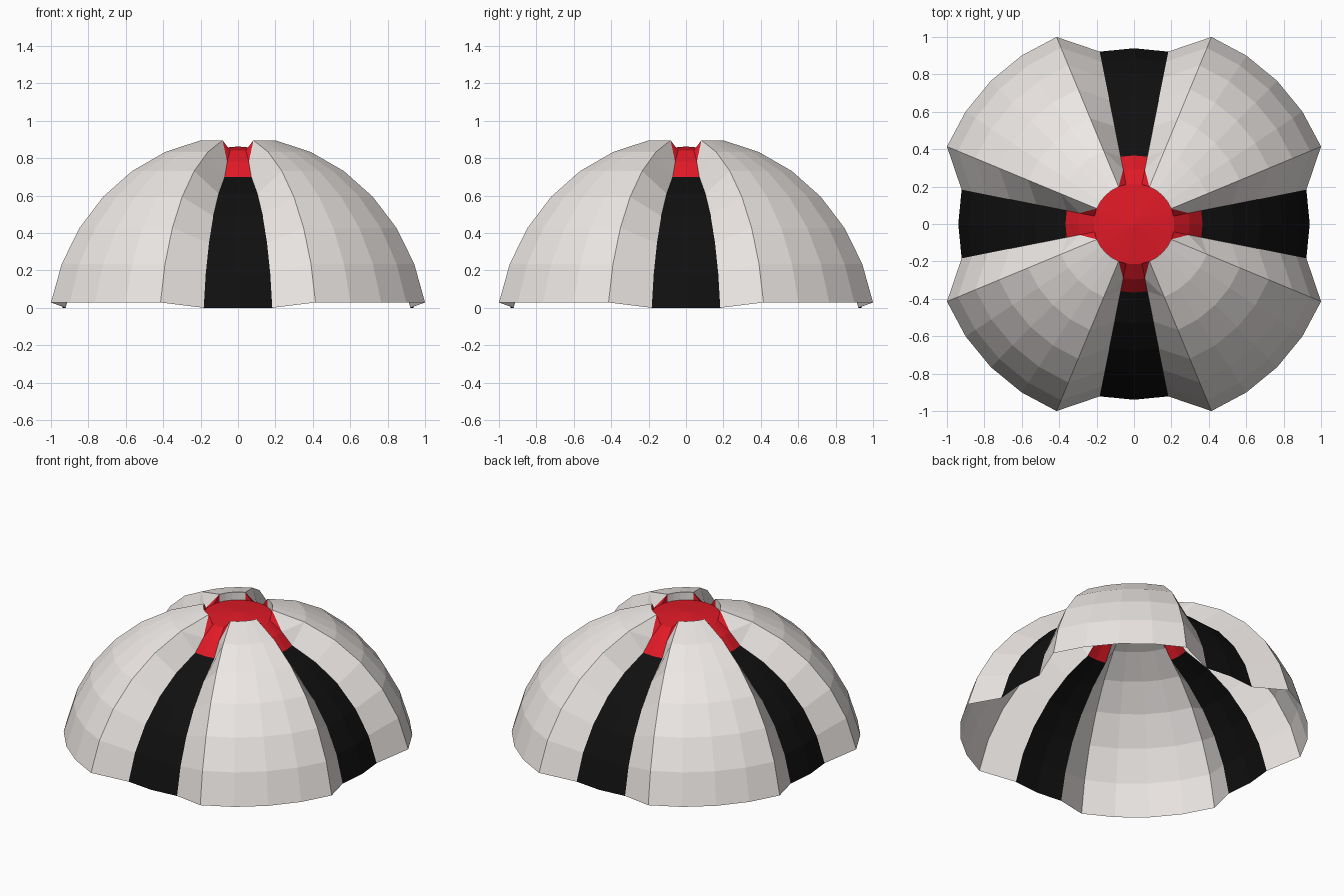
import bpy, bmesh
from math import sin, cos, radians
from mathutils import Vector

if "Cube" in bpy.data.objects:
    bpy.data.objects.remove(bpy.data.objects["Cube"])

STEP = radians(11.25)     # 32-segment sphere grid
R_OUT, R_IN = 1.1036, 0.958
ZC = -R_IN * cos(7 * STEP)  # sphere centre, so the inner rim rests on z = 0
CAP_DROP = 0.054


def polar(r, seg, z):
    """Point at radius r, seg grid steps round from +y."""
    return Vector((r * sin(seg * STEP), r * cos(seg * STEP), z))


def ball(radius, ring, seg):
    """Point on a sphere, ring steps down from the pole."""
    return polar(radius * sin(ring * STEP), seg, ZC + radius * cos(ring * STEP))


def material(name, rgb):
    m = bpy.data.materials.new(name)
    m.diffuse_color = (*rgb, 1)
    m.use_nodes = True
    m.node_tree.nodes["Principled BSDF"].inputs["Base Color"].default_value = m.diffuse_color
    return m


white = material("white", (0.85, 0.81, 0.79))
black = material("black", (0.005, 0.005, 0.005))
red = material("red", (0.75, 0.01, 0.02))


def make(name, faces, mat):
    """Flat-shaded mesh from a list of point loops, facing outwards."""
    bm = bmesh.new()
    for pts in faces:
        f = bm.faces.new([bm.verts.new(p) for p in pts])
        f.normal_update()
    bmesh.ops.remove_doubles(bm, verts=bm.verts, dist=1e-4)
    for f in bm.faces:
        f.normal_update()
        if f.normal.dot(f.calc_center_median() - Vector((0, 0, ZC))) < 0:
            f.normal_flip()
    me = bpy.data.meshes.new(name)
    bm.to_mesh(me)
    bm.free()
    me.materials.append(mat)
    ob = bpy.data.objects.new(name, me)
    bpy.context.collection.objects.link(ob)
    return ob


def grid(cols):
    """Quads between neighbouring columns of points."""
    return [(a[i], a[i + 1], b[i + 1], b[i])
            for a, b in zip(cols, cols[1:]) for i in range(len(a) - 1)]


R_CAP = R_OUT * sin(STEP)
Z_CAP = ZC + R_OUT * cos(STEP) - CAP_DROP

for q in range(4):
    s = q * 8  # groove centre for this quarter

    # dome panel, with its short lip down to the cap
    cols = [[polar(R_CAP, s + k, Z_CAP)] + [ball(R_OUT, r, s + k) for r in range(1, 8)]
            for k in range(2, 7)]
    make(f"dome_panel_{q + 1}", grid(cols), white)

    # sunken stripe
    make(f"stripe_{q + 1}",
         grid([[ball(R_IN, r, s + k) for r in range(2, 8)] for k in (-1, 0, 1)]), black)

    # red tab from the cap down to the stripe
    tab = grid([[polar(R_CAP, s + k, Z_CAP), polar(0.297, s + k, 0.78), ball(R_IN, 2, s + k)]
                for k in (-1, 0, 1)])
    walls = []
    for d in (-1, 1):
        top = ball(R_OUT, 1, s + 2 * d)
        mid = polar(0.297, s + d, 0.78)
        end = polar(R_CAP, s + d, Z_CAP)
        tab += [(top, mid, end), (top, end, polar(R_CAP, s + 2 * d, Z_CAP))]
        # sloping groove walls
        walls.append((top, ball(R_OUT, 2, s + 2 * d), mid))
        walls.append((ball(R_OUT, 2, s + 2 * d), ball(R_IN, 2, s + d), mid))
        walls += grid([[ball(R_OUT, r, s + 2 * d) for r in range(2, 8)],
                       [ball(R_IN, r, s + d) for r in range(2, 8)]])
    make(f"cap_tab_{q + 1}", tab, red)
    make(f"groove_walls_{q + 1}", walls, white)

# shallow domed cap
apex = Vector((0, 0, ZC + R_OUT - CAP_DROP))
make("cap", [(apex, polar(R_CAP, k, Z_CAP), polar(R_CAP, k + 1, Z_CAP)) for k in range(32)], red)
